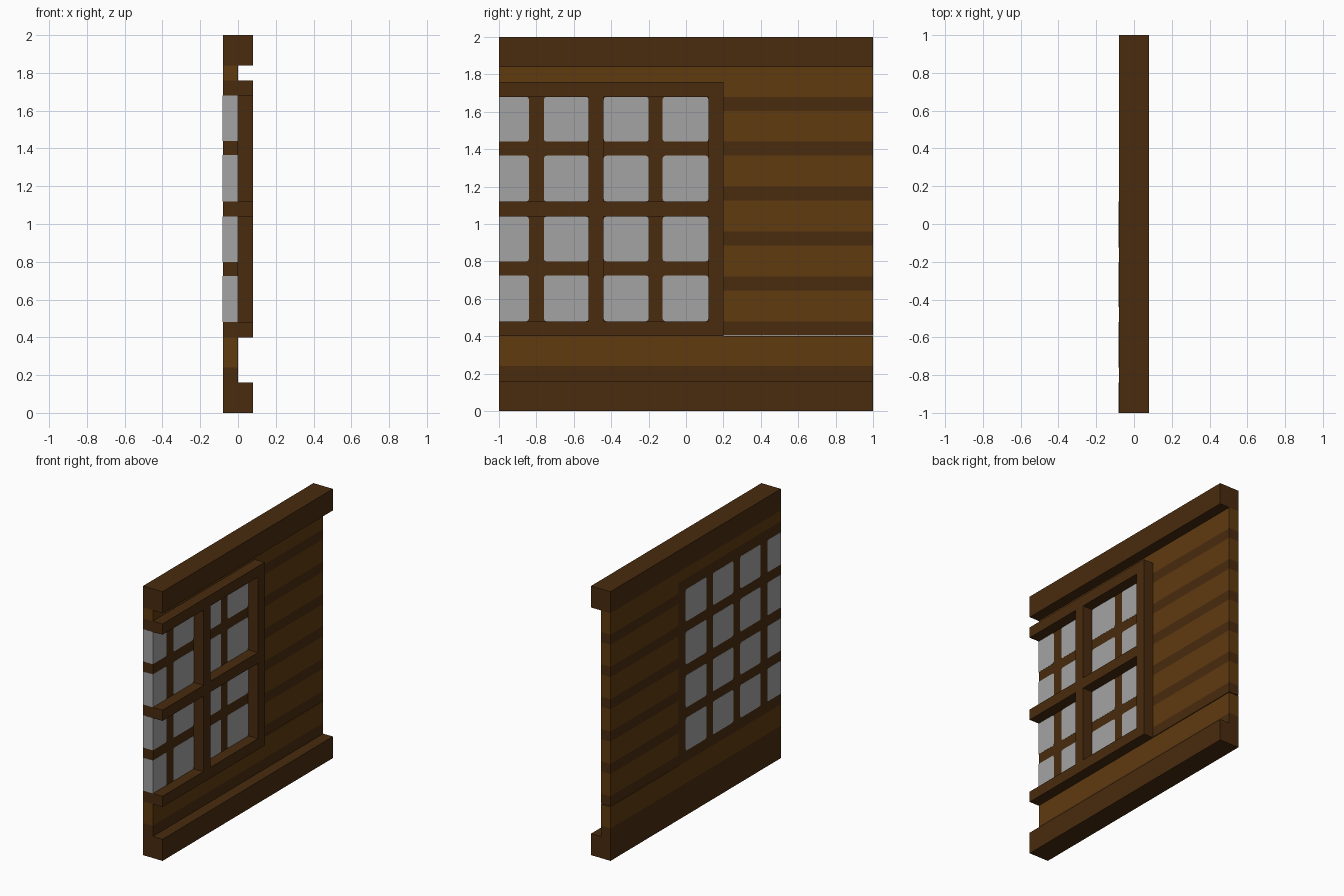
import bpy, bmesh
from mathutils import Vector

cube = bpy.data.objects.get("Cube")
if cube:
    bpy.data.objects.remove(cube, do_unlink=True)


def material(name, rgb):
    m = bpy.data.materials.new(name)
    m.use_nodes = True
    m.diffuse_color = (*rgb, 1)
    m.node_tree.nodes["Principled BSDF"].inputs["Base Color"].default_value = (*rgb, 1)
    return m


DARK = material("dark_wood", (0.066, 0.024, 0.0044))
WOOD = material("board_wood", (0.116, 0.043, 0.0050))
GLASS = material("grey_glass", (0.37, 0.37, 0.37))


def boxes(name, mat, spans, round_corners=0.0):
    """One object from boxes given as (x0, x1, y0, y1, z0, z1)."""
    bm = bmesh.new()
    for x0, x1, y0, y1, z0, z1 in spans:
        verts = bmesh.ops.create_cube(bm, size=1)["verts"]
        for v in verts:
            v.co = Vector((x1 if v.co.x > 0 else x0,
                           y1 if v.co.y > 0 else y0,
                           z1 if v.co.z > 0 else z0))
        if round_corners:
            # round the corners seen from the faces, but not on the cut end
            edges = {e for v in verts for e in v.link_edges
                     if abs(e.verts[0].co.x - e.verts[1].co.x) > 0.01
                     and e.verts[0].co.y > -0.99}
            bmesh.ops.bevel(bm, geom=list(edges), offset=round_corners,
                            segments=2, profile=0.5, affect='EDGES')
    bmesh.ops.recalc_face_normals(bm, faces=bm.faces[:])
    me = bpy.data.meshes.new(name)
    bm.to_mesh(me)
    bm.free()
    me.materials.append(mat)
    ob = bpy.data.objects.new(name, me)
    bpy.context.collection.objects.link(ob)
    return ob


BACK, MID, FACE = -0.08, 0.0, 0.08     # wall thickness, then raised trim
WIN_Y, WIN_Z0, WIN_Z1 = 0.2, 0.4, 1.76  # window outline, open at y = -1

# Full-depth rails along the floor and the ceiling
boxes("bottom_rail", DARK, [(BACK, FACE, -1, 1, 0, 0.16)])
boxes("top_rail", DARK, [(BACK, FACE, -1, 1, 1.84, 2)])

# Wall boards with dark seams; shortened beside the window
boards = [(BACK, MID, -1, 1, 0.24, WIN_Z0), (BACK, MID, -1, 1, WIN_Z1, 1.84)]
seams = [(BACK, MID, -1, 1, 0.16, 0.24)]
z = WIN_Z0
for k in range(1, 7):
    top = 0.24 + 0.24 * k
    boards.append((BACK, MID, WIN_Y, 1, z, top - 0.075))
    seams.append((BACK, MID, WIN_Y, 1, top - 0.075, top))
    z = top
boards.append((BACK, MID, WIN_Y, 1, z, WIN_Z1))
boards = [b for b in boards if b[5] - b[4] > 0.01]
boxes("wall_boards", WOOD, boards)
boxes("wall_seams", DARK, seams)

# Flat window lattice with panes just proud of it on both sides
boxes("window_lattice", DARK, [(BACK, MID, -1, WIN_Y, WIN_Z0, WIN_Z1)])
columns = [(-1.001, -0.84), (-0.76, -0.52), (-0.44, -0.2), (-0.125, 0.12)]
rows = [(0.48, 0.725), (0.80, 1.04), (1.12, 1.365), (1.44, 1.68)]
boxes("window_panes", GLASS,
      [(BACK - 0.001, MID + 0.001, *c, *r) for c in columns for r in rows],
      round_corners=0.014)

# Raised window frame
boxes("frame_crossbars", DARK,
      [(MID, FACE, -1, 0.12, b, b + 0.08) for b in (0.40, 1.04, 1.68)])
boxes("frame_side_post", DARK, [(MID, FACE, 0.12, WIN_Y, WIN_Z0, WIN_Z1)])
boxes("frame_middle_post", DARK,
      [(MID, FACE, -0.52, -0.44, a, b) for a, b in ((0.48, 1.04), (1.12, 1.68))])
